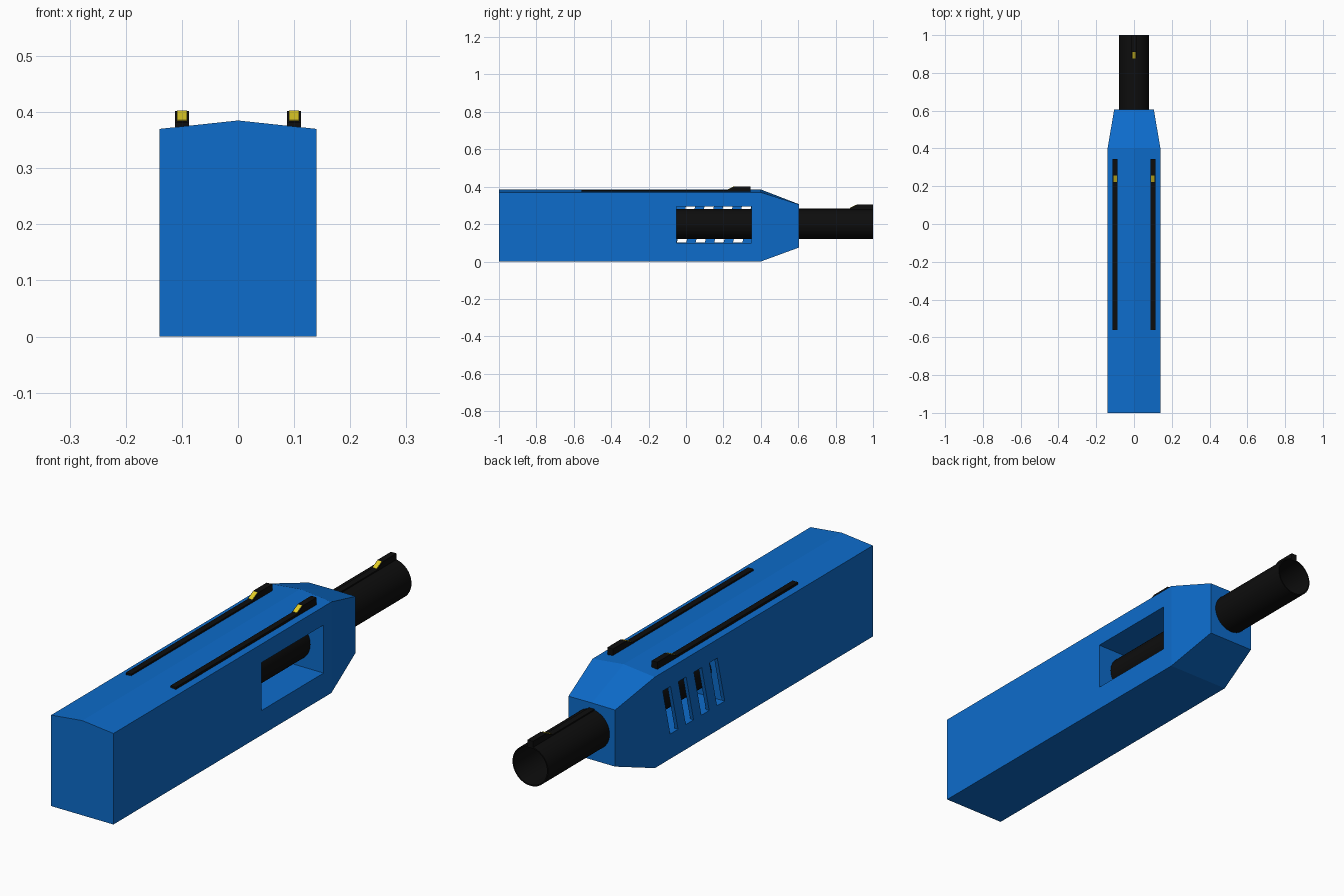
import bpy, bmesh, math
from mathutils import Matrix, Vector

if "Cube" in bpy.data.objects:
    bpy.data.objects.remove(bpy.data.objects["Cube"])


def material(name, color):
    m = bpy.data.materials.new(name)
    m.diffuse_color = (*color, 1)
    m.use_nodes = True
    m.node_tree.nodes["Principled BSDF"].inputs["Base Color"].default_value = m.diffuse_color
    return m


BLUE = material("blue", (0.004, 0.15, 0.60))
BLACK = material("black", (0.004, 0.004, 0.004))
YELLOW = material("yellow", (0.75, 0.60, 0.02))


def add_object(name, bm, mat=None):
    bmesh.ops.recalc_face_normals(bm, faces=bm.faces)
    mesh = bpy.data.meshes.new(name)
    bm.to_mesh(mesh)
    bm.free()
    ob = bpy.data.objects.new(name, mesh)
    bpy.context.collection.objects.link(ob)
    if mat:
        mesh.materials.append(mat)
    return ob


def loft(bm, sections, caps=True, loop=False):
    """Skin a list of closed sections having equal point counts."""
    rings = [[bm.verts.new(p) for p in s] for s in sections]
    pairs = list(zip(rings, rings[1:]))
    if loop:
        pairs.append((rings[-1], rings[0]))
    for a, b in pairs:
        for i in range(len(a)):
            j = (i + 1) % len(a)
            bm.faces.new((a[i], a[j], b[j], b[i]))
    if caps and not loop:
        bm.faces.new(rings[0])
        bm.faces.new(rings[-1])


def side_prism(bm, profile, x0, x1):
    """Extrude a (y, z) profile along x."""
    loft(bm, [[(x, y, z) for y, z in profile] for x in (x0, x1)])


def cut(target, cutter):
    cutter.hide_render = True
    cutter.hide_set(True)
    mod = target.modifiers.new(cutter.name, 'BOOLEAN')
    mod.operation = 'DIFFERENCE'
    mod.solver = 'EXACT'
    mod.object = cutter


# Slide body with a ridged top and tapered nose
def section(y, w, bottom, side, peak):
    return [(-w, y, bottom), (w, y, bottom), (w, y, side), (0, y, peak), (-w, y, side)]


bm = bmesh.new()
loft(bm, [section(-1, .14, 0, .37, .385),
          section(.4, .14, 0, .37, .385),
          section(.605, .105, .075, .305, .306)])
body = add_object("slide_body", bm, BLUE)

# Ejection window open on the right, closed by a thin wall on the left
bm = bmesh.new()
side_prism(bm, [(-.05, .1), (.35, .1), (.35, .295), (-.05, .295)], -.125, .2)
cut(body, add_object("window_cutter", bm))

# Four slanted vents through the left wall
bm = bmesh.new()
for k in range(4):
    y = -.049 + .1 * k
    side_prism(bm, [(y, .101), (y + .05, .101), (y + .098, .294), (y + .048, .294)], -.2, -.11)
cut(body, add_object("vent_cutter", bm))

# Hollow barrel
N = 48


def ring(y, r):
    return [(r * math.cos(2 * math.pi * i / N), y, .2 + r * math.sin(2 * math.pi * i / N))
            for i in range(N)]


bm = bmesh.new()
loft(bm, [ring(-.06, .08), ring(1, .08), ring(1, .075), ring(-.06, .075)], loop=True)
barrel = add_object("barrel", bm, BLACK)
bpy.context.view_layer.objects.active = barrel
barrel.select_set(True)
bpy.ops.object.shade_smooth_by_angle(angle=math.radians(35))


# Sight rails with a ramped block and a yellow marker on the ramp
def sight(name, x, start, end, base, top, block):
    bm = bmesh.new()
    ramp = end - .125
    side_prism(bm, [(start, base), (end, base), (end, block), (ramp + .04, block),
                    (ramp, top), (start, top)], x - .0125, x + .0125)
    add_object(name + "_rail", bm, BLACK)
    bm = bmesh.new()
    d = .0015
    side_prism(bm, [(ramp + .004, top + .001), (ramp + .037, block - .002),
                    (ramp + .037 - d, block - .001 + d), (ramp + .004 - d, top + .002 + d)],
               x - .009, x + .009)
    add_object(name + "_marker", bm, YELLOW)


sight("left_sight", -.1, -.56, .345, .365, .382, .402)
sight("right_sight", .1, -.56, .345, .365, .382, .402)
sight("front_sight", 0, .5, 1.0, .274, .284, .304)
